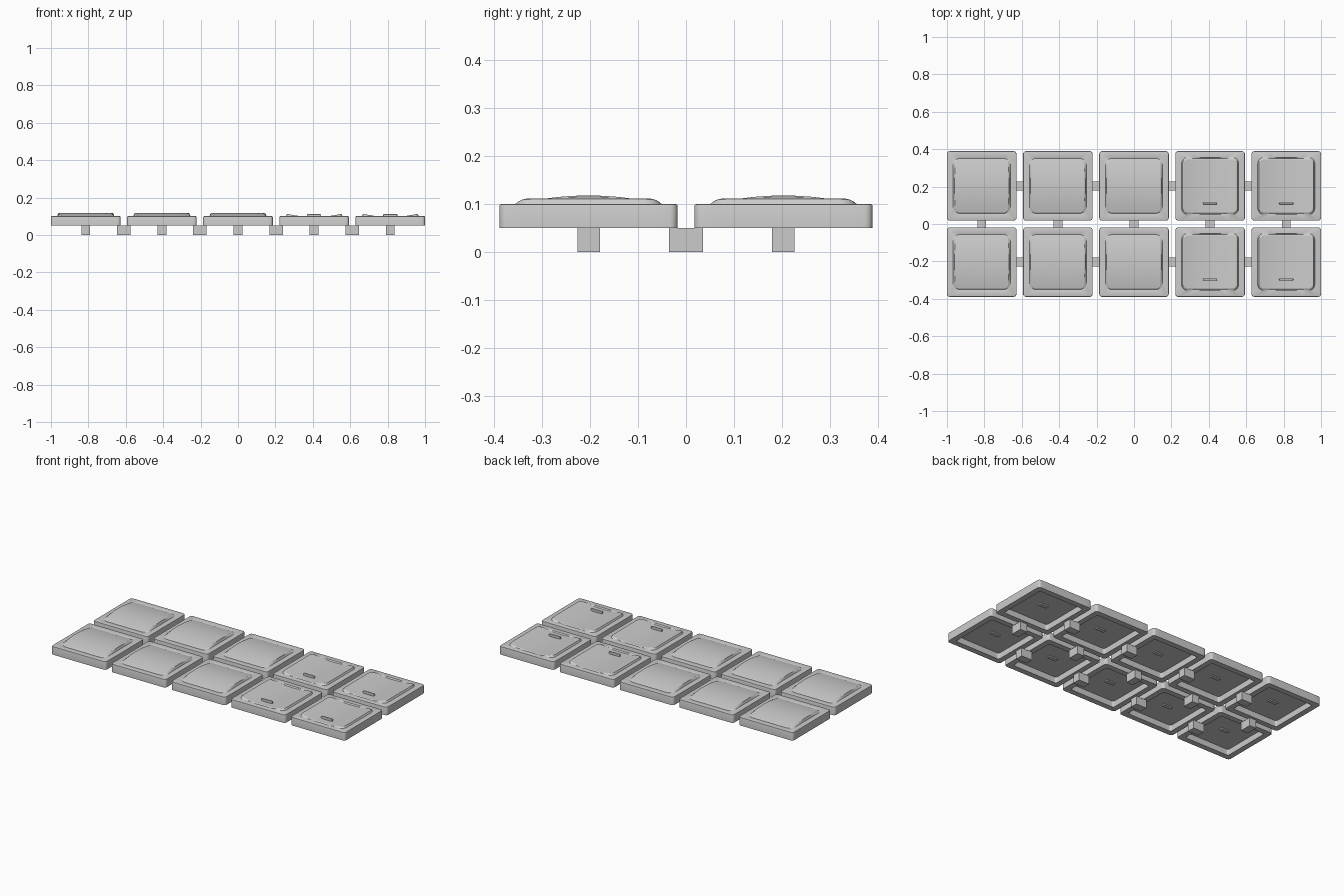
import bpy, bmesh, math

if "Cube" in bpy.data.objects:
    bpy.data.objects.remove(bpy.data.objects["Cube"])

PITCH = 0.407
HALF = 0.186
RIM_Z, LIP_Z = 0.05, 0.10

plastic = bpy.data.materials.new("grey plastic")
plastic.use_nodes = True
grey = (0.6, 0.6, 0.6, 1)
plastic.diffuse_color = grey
plastic.node_tree.nodes["Principled BSDF"].inputs["Base Color"].default_value = grey


def outline(half, radius, sides=12, arc=5):
    """Rounded square with extra points along each straight edge."""
    pts = []
    c = half - radius
    for q in range(4):
        a0 = q * math.pi / 2
        for i in range(arc + 1):
            a = a0 + math.pi / 2 * i / arc
            sx = 1 if q in (0, 3) else -1
            sy = 1 if q in (0, 1) else -1
            pts.append((sx * c + radius * math.cos(a), sy * c + radius * math.sin(a)))
        x, y = pts[-1]
        dx, dy = -math.sin(a0 + math.pi / 2), math.cos(a0 + math.pi / 2)
        for i in range(1, sides):
            pts.append((x + dx * 2 * c * i / sides, y + dy * 2 * c * i / sides))
    return pts


def convex(x, y):
    return 0.118 - 0.8 * y * y


def concave(x, y):
    return 0.096 + 0.8 * x * x


def flat(z):
    return lambda x, y: z


def finish(bm, name, loc):
    bmesh.ops.recalc_face_normals(bm, faces=bm.faces)
    mesh = bpy.data.meshes.new(name)
    bm.to_mesh(mesh)
    bm.free()
    mesh.materials.append(plastic)
    obj = bpy.data.objects.new(name, mesh)
    obj.location = loc
    bpy.context.collection.objects.link(obj)
    return obj


def keycap(name, loc, top):
    bm = bmesh.new()
    # Hollow underside, outer wall, lip and raised plate, as one loft
    loft = [(0.152, 0.012, flat(0.086)), (0.152, 0.012, flat(RIM_Z)),
            (HALF, 0.016, flat(RIM_Z)), (HALF, 0.016, flat(LIP_Z - 0.004)),
            (HALF - 0.001, 0.015, flat(LIP_Z - 0.001)),
            (HALF - 0.004, 0.012, flat(LIP_Z)),
            (0.153, 0.034, flat(LIP_Z)),
            (0.147, 0.029, lambda x, y: top(x, y) - 0.003),
            (0.142, 0.025, top)]
    rings = [[(x, y, z(x, y)) for x, y in outline(h, r)] for h, r, z in loft]
    # Curved touch surface
    for k in range(7, 0, -1):
        s = k / 8
        rings.append([(x * s, y * s, top(x * s, y * s)) for x, y in outline(0.142, 0.025)])
    rows = [[bm.verts.new(p) for p in ring] for ring in rings]
    n = len(rows[0])
    for a, b in zip(rows, rows[1:]):
        for i in range(n):
            bm.faces.new((a[i], a[(i + 1) % n], b[(i + 1) % n], b[i]))
    bm.faces.new(rows[0])
    mid = bm.verts.new((0, 0, top(0, 0)))
    for i in range(n):
        bm.faces.new((rows[-1][i], rows[-1][(i + 1) % n], mid))
    obj = finish(bm, name, loc)
    bpy.ops.object.select_all(action="DESELECT")
    obj.select_set(True)
    bpy.context.view_layer.objects.active = obj
    bpy.ops.object.shade_smooth_by_angle(angle=math.radians(25))


def block(name, loc, size, bevel=0):
    bm = bmesh.new()
    bmesh.ops.create_cube(bm, size=1)
    bmesh.ops.scale(bm, vec=size, verts=bm.verts)
    if bevel:
        bmesh.ops.bevel(bm, geom=bm.edges[:], offset=bevel, segments=2,
                        profile=0.5, affect="EDGES")
    finish(bm, name, loc)


for col in range(5):
    x = (col - 2) * PITCH
    dished = col > 2
    for y, row in ((-PITCH / 2, "front"), (PITCH / 2, "back")):
        keycap(f"{row}_keycap_{col + 1}", (x, y, 0), concave if dished else convex)
        # Stem seat on the underside
        block(f"{row}_stem_seat_{col + 1}", (x, y, 0.084), (0.055, 0.022, 0.01))
        if dished:
            block(f"{row}_homing_bar_{col + 1}", (x, y - 0.093, 0.102),
                  (0.076, 0.011, 0.018), 0.004)
        # Sprue between neighbours in a row
        if col < 4:
            block(f"{row}_sprue_{col + 1}", (x + PITCH / 2, y, 0.025), (0.072, 0.047, 0.05))
    # Sprue between the two rows
    block(f"cross_sprue_{col + 1}", (x, 0, 0.025), (0.047, 0.072, 0.05))
